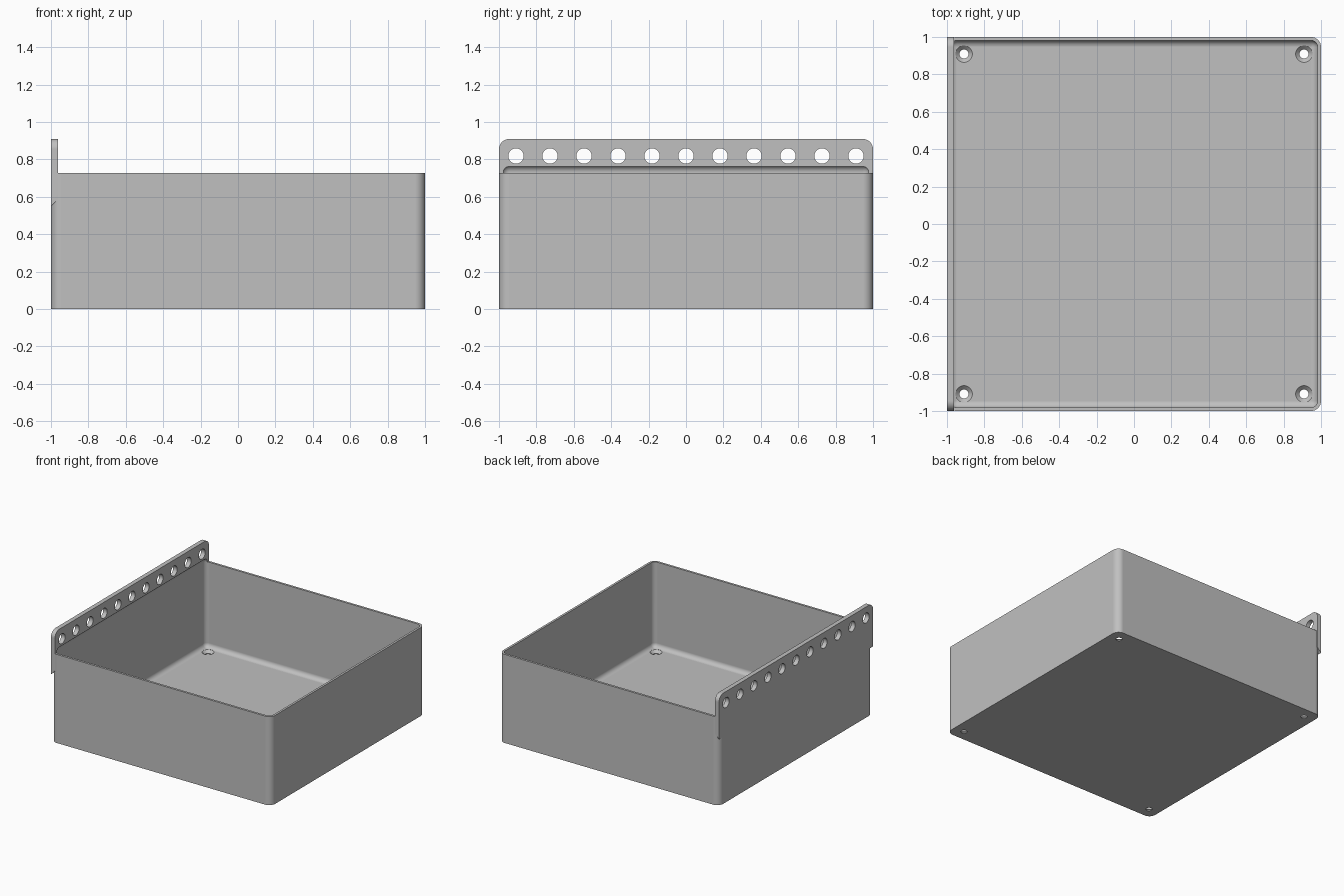
import bpy, bmesh, math
from mathutils import Matrix, Vector

cube = bpy.data.objects.get("Cube")
if cube:
    bpy.data.objects.remove(cube, do_unlink=True)

MM = 2 / 110                # modelling unit
WALL, FLANGE = MM, 2 * MM   # wall and rail thickness
FLOOR = 1.5 * MM
RIM, TOP = 40 * MM, 50 * MM
CORNER = 3 * MM
PITCH = 10 * MM

grey = bpy.data.materials.new("plain grey")
grey.use_nodes = True
colour = (0.53, 0.53, 0.53, 1)
grey.diffuse_color = colour
grey.node_tree.nodes["Principled BSDF"].inputs["Base Color"].default_value = colour


def make_object(name, bm):
    bmesh.ops.recalc_face_normals(bm, faces=bm.faces)
    mesh = bpy.data.meshes.new(name)
    bm.to_mesh(mesh)
    bm.free()
    mesh.materials.append(grey)
    obj = bpy.data.objects.new(name, mesh)
    bpy.context.collection.objects.link(obj)
    return obj


def rounded_box(name, half, z0, z1, radius, upright_only):
    bm = bmesh.new()
    size = Matrix.Diagonal((2 * half, 2 * half, z1 - z0, 1))
    bmesh.ops.create_cube(bm, size=1, matrix=Matrix.Translation((0, 0, (z0 + z1) / 2)) @ size)
    edges = [e for e in bm.edges
             if not upright_only or abs(e.verts[0].co.z - e.verts[1].co.z) > 0.1]
    bmesh.ops.bevel(bm, geom=edges, offset=radius, offset_type='OFFSET',
                    segments=8, profile=0.5, affect='EDGES')
    return make_object(name, bm)


def turned(bm, profile, matrix, sides=40):
    """Closed solid of revolution from (radius, height) pairs."""
    rings = []
    for r, h in profile:
        rings.append([bm.verts.new(matrix @ Vector((r * math.cos(a), r * math.sin(a), h)))
                      for a in (math.tau * i / sides for i in range(sides))])
    for low, high in zip(rings, rings[1:]):
        for i in range(sides):
            j = (i + 1) % sides
            bm.faces.new((low[i], low[j], high[j], high[i]))
    bm.faces.new(rings[0][::-1])
    bm.faces.new(rings[-1])


def combine(target, tool, operation):
    mod = target.modifiers.new("combine", 'BOOLEAN')
    mod.operation, mod.solver, mod.object = operation, 'EXACT', tool
    bpy.ops.object.select_all(action='DESELECT')
    bpy.context.view_layer.objects.active = target
    target.select_set(True)
    bpy.ops.object.modifier_apply(modifier=mod.name)
    bpy.data.objects.remove(tool, do_unlink=True)


# Outer tray with rounded upright corners
tray = rounded_box("tray", 1, 0, RIM, CORNER, True)

# Hanging rail: sloped underside, rounded upper corners
bm = bmesh.new()
section = [(-1, 0.55), (-1 + FLANGE, 0.55 + FLANGE), (-1 + FLANGE, TOP), (-1, TOP)]
ends = [[bm.verts.new((x, y, z)) for x, z in section] for y in (-1, 1)]
bm.faces.new(ends[0])
bm.faces.new(ends[1][::-1])
for i in range(4):
    j = (i + 1) % 4
    bm.faces.new((ends[0][j], ends[0][i], ends[1][i], ends[1][j]))
corners = [e for e in bm.edges if all(abs(v.co.z - TOP) < 1e-4 for v in e.verts)
           and abs(e.verts[0].co.y - e.verts[1].co.y) < 1e-4]
bmesh.ops.bevel(bm, geom=corners, offset=CORNER, offset_type='OFFSET',
                segments=8, profile=0.5, affect='EDGES')
rail = make_object("hanging_rail", bm)
combine(tray, rail, 'UNION')

# Filleted cavity, curving out into the rail above the rim
cavity = rounded_box("cavity_cutter", 1 - WALL, FLOOR, RIM + 0.04, 2 * MM, False)
combine(tray, cavity, 'DIFFERENCE')

# Row of rail holes and countersunk floor holes
bm = bmesh.new()
for i in range(-5, 6):
    place = Matrix.Translation((-1, i * PITCH, 45 * MM)) @ Matrix.Rotation(math.pi / 2, 4, 'Y')
    turned(bm, [(0.041, -0.05), (0.041, 0.1)], place)
for sx in (-1, 1):
    for sy in (-1, 1):
        turned(bm, [(0.024, -0.05), (0.024, 0.006), (0.045, FLOOR), (0.045, 0.06)],
               Matrix.Translation((sx * 5 * PITCH, sy * 5 * PITCH, 0)))
combine(tray, make_object("hole_cutter", bm), 'DIFFERENCE')

# Smooth fillets with crisp flat faces
bpy.ops.object.select_all(action='DESELECT')
tray.select_set(True)
bpy.context.view_layer.objects.active = tray
bpy.ops.object.shade_smooth_by_angle(angle=math.radians(30))
weighted = tray.modifiers.new("even shading", 'WEIGHTED_NORMAL')
weighted.keep_sharp = True
